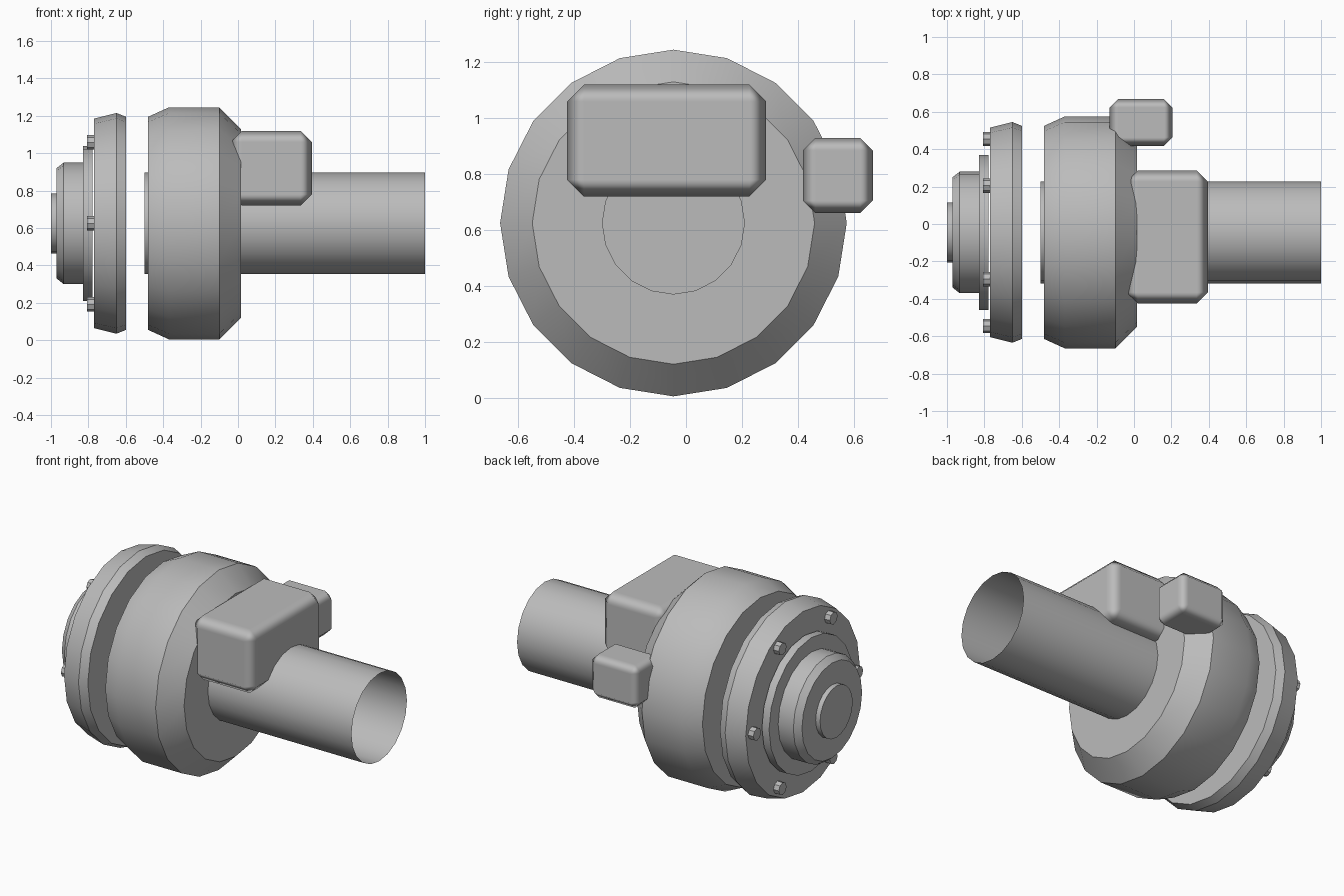
import bpy, bmesh, math
from mathutils import Vector

cube = bpy.data.objects.get("Cube")
if cube:
    bpy.data.objects.remove(cube, do_unlink=True)

AXIS_Y, AXIS_Z = -0.045, 0.625   # shared centre line, running along x

grey = bpy.data.materials.new("plain grey")
grey.use_nodes = True
colour = (0.5, 0.5, 0.5, 1)
grey.diffuse_color = colour
grey.node_tree.nodes["Principled BSDF"].inputs["Base Color"].default_value = colour


def add_object(name, bm):
    mesh = bpy.data.meshes.new(name)
    bm.to_mesh(mesh)
    bm.free()
    mesh.materials.append(grey)
    obj = bpy.data.objects.new(name, mesh)
    bpy.context.collection.objects.link(obj)
    bpy.ops.object.select_all(action='DESELECT')
    obj.select_set(True)
    bpy.context.view_layer.objects.active = obj
    return obj


def lathe(name, profile, sides=20, y=AXIS_Y, z=AXIS_Z, cap_start=True, cap_end=True):
    """Turn (x, radius) points around an axis along x, from left to right."""
    bm = bmesh.new()
    rings = []
    for x, r in profile:
        angles = [math.tau * i / sides for i in range(sides)]
        rings.append([bm.verts.new((x, y + r * math.sin(a), z + r * math.cos(a)))
                      for a in angles])
    for a, b in zip(rings, rings[1:]):
        for i in range(sides):
            j = (i + 1) % sides
            bm.faces.new((a[i], b[i], b[j], a[j]))
    if cap_start:
        bm.faces.new(rings[0])
    if cap_end:
        bm.faces.new(rings[-1][::-1])
    # make the walls face outwards
    bm.normal_update()
    bmesh.ops.recalc_face_normals(bm, faces=bm.faces[:])
    wall = bm.faces[:][0]
    out = wall.calc_center_median() - Vector((0, y, z))
    out.x = 0
    if len(profile) == 2 and wall.normal.dot(out) < 0:
        bmesh.ops.reverse_faces(bm, faces=bm.faces[:])
    obj = add_object(name, bm)
    bpy.ops.object.shade_smooth_by_angle(angle=math.radians(32))
    return obj


def soft_box(name, low, high, bevel):
    """Box between two corners with softly shaded chamfers."""
    low, high = Vector(low), Vector(high)
    bm = bmesh.new()
    bmesh.ops.create_cube(bm, size=1)
    bmesh.ops.scale(bm, vec=high - low, verts=bm.verts)
    bmesh.ops.translate(bm, vec=(low + high) / 2, verts=bm.verts)
    obj = add_object(name, bm)
    bpy.ops.object.shade_smooth()
    mod = obj.modifiers.new("chamfer", 'BEVEL')
    mod.width = bevel
    mod.segments = 1
    mod.harden_normals = True
    return obj


# Main drum, with a bore inside the tube
lathe("drum", [(-0.48, 0.27), (-0.48, 0.57), (-0.37, 0.62), (-0.10, 0.62),
               (0.015, 0.505), (0.015, 0.254)], cap_start=False, cap_end=False)

# Long tube, open at its right end
lathe("tube", [(-0.50, 0.272), (1.0, 0.272)], cap_end=False)

# Separate flange assembly
lathe("flange", [(-0.77, 0.56), (-0.65, 0.59), (-0.60, 0.57)])
lathe("seal_plate", [(-0.828, 0.414), (-0.779, 0.414)])
lathe("hub", [(-0.97, 0.295), (-0.932, 0.325), (-0.828, 0.325)])
lathe("hub_boss", [(-1.0, 0.16), (-0.97, 0.16)])

# Ring of bolts
for i in range(6):
    a = math.tau * i / 6
    lathe(f"bolt_{i + 1}", [(-0.807, 0.038), (-0.765, 0.038)], sides=8,
          y=AXIS_Y + 0.5 * math.cos(a), z=AXIS_Z + 0.5 * math.sin(a))

# Housings on the drum
soft_box("large_housing", (-0.04, -0.425, 0.72), (0.395, 0.287, 1.12), 0.06)
soft_box("small_housing", (-0.13, 0.418, 0.66), (0.205, 0.668, 0.93), 0.045)
